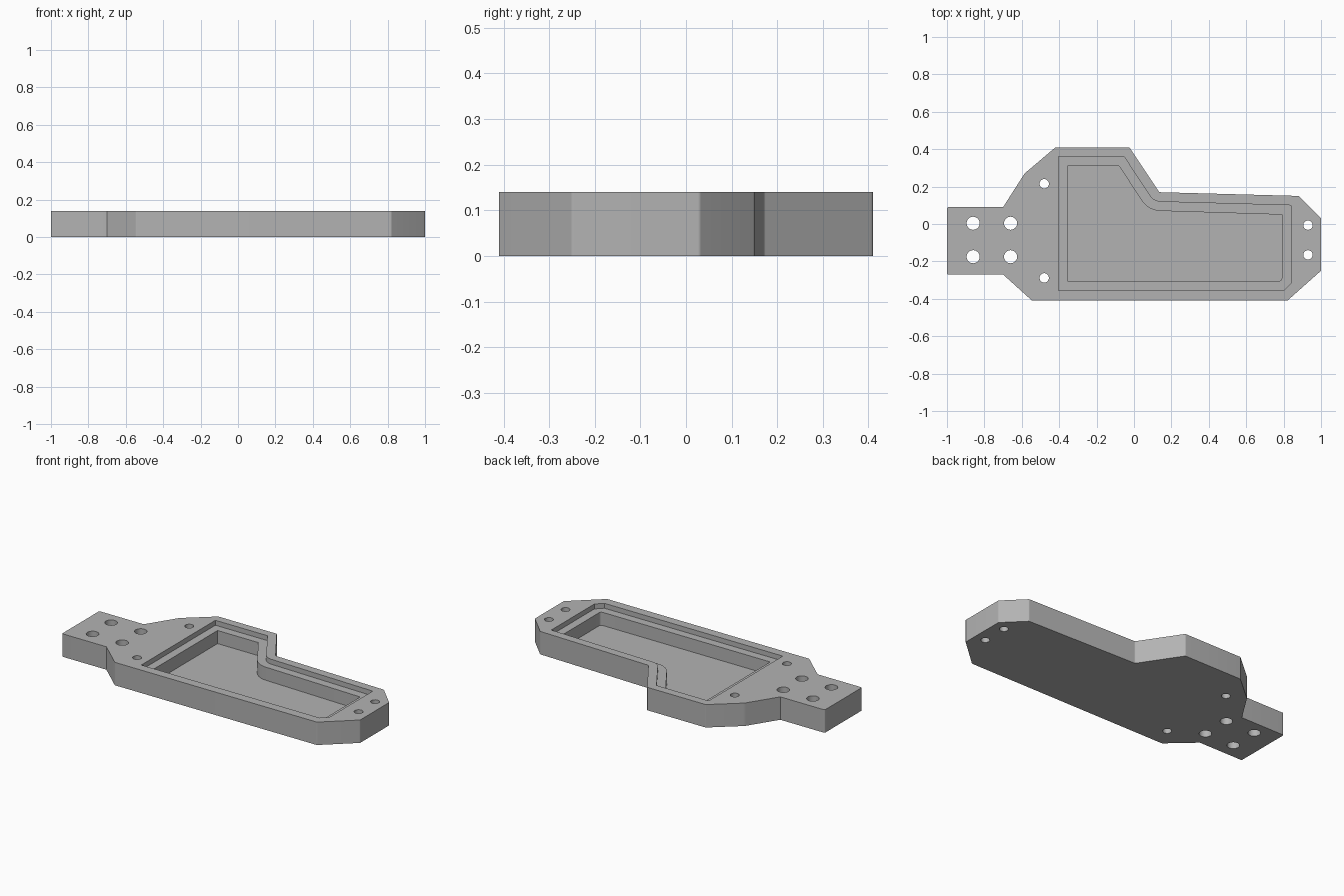
import bpy, bmesh, math
from mathutils import Vector

cube = bpy.data.objects.get("Cube")
if cube:
    bpy.data.objects.remove(cube)

HEIGHT, LEDGE_Z, FLOOR_Z = 0.14, 0.11, 0.03

grey = bpy.data.materials.new("plain grey")
grey.use_nodes = True
grey.diffuse_color = (0.45, 0.45, 0.45, 1)
grey.node_tree.nodes["Principled BSDF"].inputs["Base Color"].default_value = (0.45, 0.45, 0.45, 1)


def rounded(points, steps=6):
    """Outline from (x, y, corner radius) points, with arcs at the rounded corners."""
    out = []
    for i, (x, y, r) in enumerate(points):
        p = Vector((x, y))
        if not r:
            out.append(p)
            continue
        a = (Vector(points[i - 1][:2]) - p).normalized()
        b = (Vector(points[(i + 1) % len(points)][:2]) - p).normalized()
        half = a.angle(b) / 2
        centre = p + (a + b).normalized() * (r / math.sin(half))
        start = p + a * (r / math.tan(half)) - centre
        end = p + b * (r / math.tan(half)) - centre
        for k in range(steps + 1):
            t = k / steps
            out.append(centre + (start * (1 - t) + end * t).normalized() * r)
    return out


def prism(name, outline, z0, z1):
    """Extrude a flat outline between two heights."""
    bm = bmesh.new()
    face = bm.faces.new([bm.verts.new((p.x, p.y, z0)) for p in outline])
    top = bmesh.ops.extrude_face_region(bm, geom=[face])["geom"]
    bmesh.ops.translate(bm, vec=(0, 0, z1 - z0),
                        verts=[v for v in top if isinstance(v, bmesh.types.BMVert)])
    bmesh.ops.recalc_face_normals(bm, faces=bm.faces)
    mesh = bpy.data.meshes.new(name)
    bm.to_mesh(mesh)
    bm.free()
    mesh.materials.append(grey)
    obj = bpy.data.objects.new(name, mesh)
    bpy.context.collection.objects.link(obj)
    return obj


def cut(target, outline, z0, z1, name):
    """Subtract an extruded outline from the target."""
    cutter = prism(name, outline, z0, z1)
    cutter.hide_render = True
    mod = target.modifiers.new(name, 'BOOLEAN')
    mod.operation, mod.solver, mod.object = 'DIFFERENCE', 'EXACT', cutter
    bpy.context.view_layer.objects.active = target
    bpy.ops.object.modifier_apply(modifier=name)
    bpy.data.objects.remove(cutter)


# Plate body with mounting tab on the right
body = prism("enclosure_body", rounded([
    (-1, 0.09, 0.008), (-0.7, 0.09, 0), (-0.585, 0.27, 0.06), (-0.42, 0.41, 0.01),
    (-0.025, 0.41, 0.01), (0.135, 0.17, 0.01), (0.88, 0.15, 0.01), (1, 0.03, 0.01),
    (1, -0.25, 0.01), (0.82, -0.41, 0.01), (-0.545, -0.41, 0.01), (-0.7, -0.27, 0),
    (-1, -0.27, 0.008)]), 0, HEIGHT)

# Shallow lid recess, leaving a ledge
cut(body, rounded([
    (-0.405, 0.36, 0), (-0.053, 0.36, 0), (0.105, 0.12, 0.07), (0.84, 0.1, 0),
    (0.84, -0.315, 0), (0.8, -0.355, 0), (-0.405, -0.355, 0)]),
    LEDGE_Z, HEIGHT + 0.1, "lid_recess")

# Deep pocket
cut(body, rounded([
    (-0.355, 0.31, 0), (-0.08, 0.31, 0), (0.077, 0.072, 0.12), (0.79, 0.05, 0),
    (0.79, -0.305, 0.015), (-0.355, -0.305, 0)]),
    FLOOR_Z, HEIGHT + 0.1, "pocket")

# Screw holes: four wide ones in the tab, four narrow ones around the pocket
wide = [(x, y, 0.035) for x in (-0.86, -0.66) for y in (0.004, -0.175)]
narrow = [(-0.48, 0.215, 0.025), (-0.48, -0.288, 0.025),
          (0.93, -0.006, 0.025), (0.93, -0.165, 0.025)]
for x, y, r in wide + narrow:
    ring = [Vector((x + r * math.cos(k * math.tau / 32), y + r * math.sin(k * math.tau / 32)))
            for k in range(32)]
    cut(body, ring, -0.1, HEIGHT + 0.1, "screw_hole")

# Smooth the round walls, keep the edges sharp
body.select_set(True)
bpy.context.view_layer.objects.active = body
bpy.ops.object.shade_smooth_by_angle(angle=math.radians(30))
